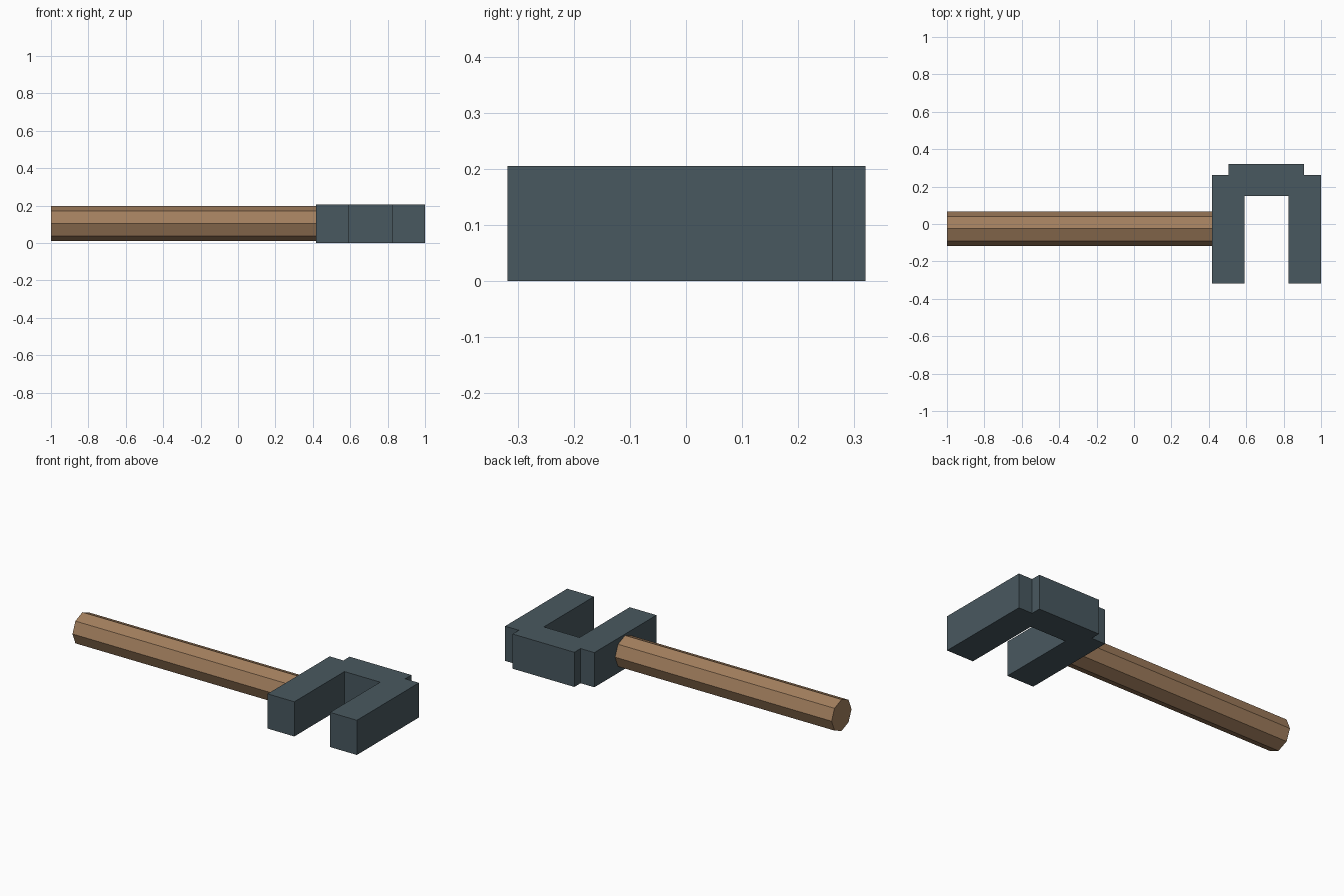
import bpy, bmesh, math
from mathutils import Matrix

if "Cube" in bpy.data.objects:
    bpy.data.objects.remove(bpy.data.objects["Cube"])


def make_material(name, rgb):
    mat = bpy.data.materials.new(name)
    mat.diffuse_color = (*rgb, 1.0)
    mat.use_nodes = True
    mat.node_tree.nodes["Principled BSDF"].inputs["Base Color"].default_value = mat.diffuse_color
    return mat


def make_object(name, bm, mat):
    bmesh.ops.recalc_face_normals(bm, faces=bm.faces)
    mesh = bpy.data.meshes.new(name)
    bm.to_mesh(mesh)
    bm.free()
    mesh.materials.append(mat)
    obj = bpy.data.objects.new(name, mesh)
    bpy.context.collection.objects.link(obj)
    return obj


steel = make_material("dark steel", (0.066, 0.098, 0.116))
wood = make_material("brown wood", (0.36, 0.21, 0.11))

# Forked head: half outline mirrored about its centre line, then extruded up
CENTRE, HEIGHT = 0.708, 0.205
half = [(0.117, 0.15), (0.117, -0.318), (0.292, -0.318),
        (0.292, 0.262), (0.202, 0.262), (0.202, 0.32)]
outline = half + [(-x, y) for x, y in reversed(half)]
bm = bmesh.new()
base = bm.faces.new([bm.verts.new((CENTRE + x, y, 0)) for x, y in outline])
top = bmesh.ops.extrude_face_region(bm, geom=[base])["geom"]
bmesh.ops.translate(bm, vec=(0, 0, HEIGHT),
                    verts=[v for v in top if isinstance(v, bmesh.types.BMVert)])
make_object("forked_head", bm, steel)

# Octagonal handle lying along x, with corners at top, bottom and sides
X0, X1, RADIUS = -1.0, 0.425, 0.093
bm = bmesh.new()
bmesh.ops.create_cone(
    bm, cap_ends=True, segments=8, radius1=RADIUS, radius2=RADIUS, depth=X1 - X0,
    matrix=Matrix.Translation(((X0 + X1) / 2, -0.025, 0.104))
    @ Matrix.Rotation(math.pi / 2, 4, 'Y'))
make_object("handle", bm, wood)
